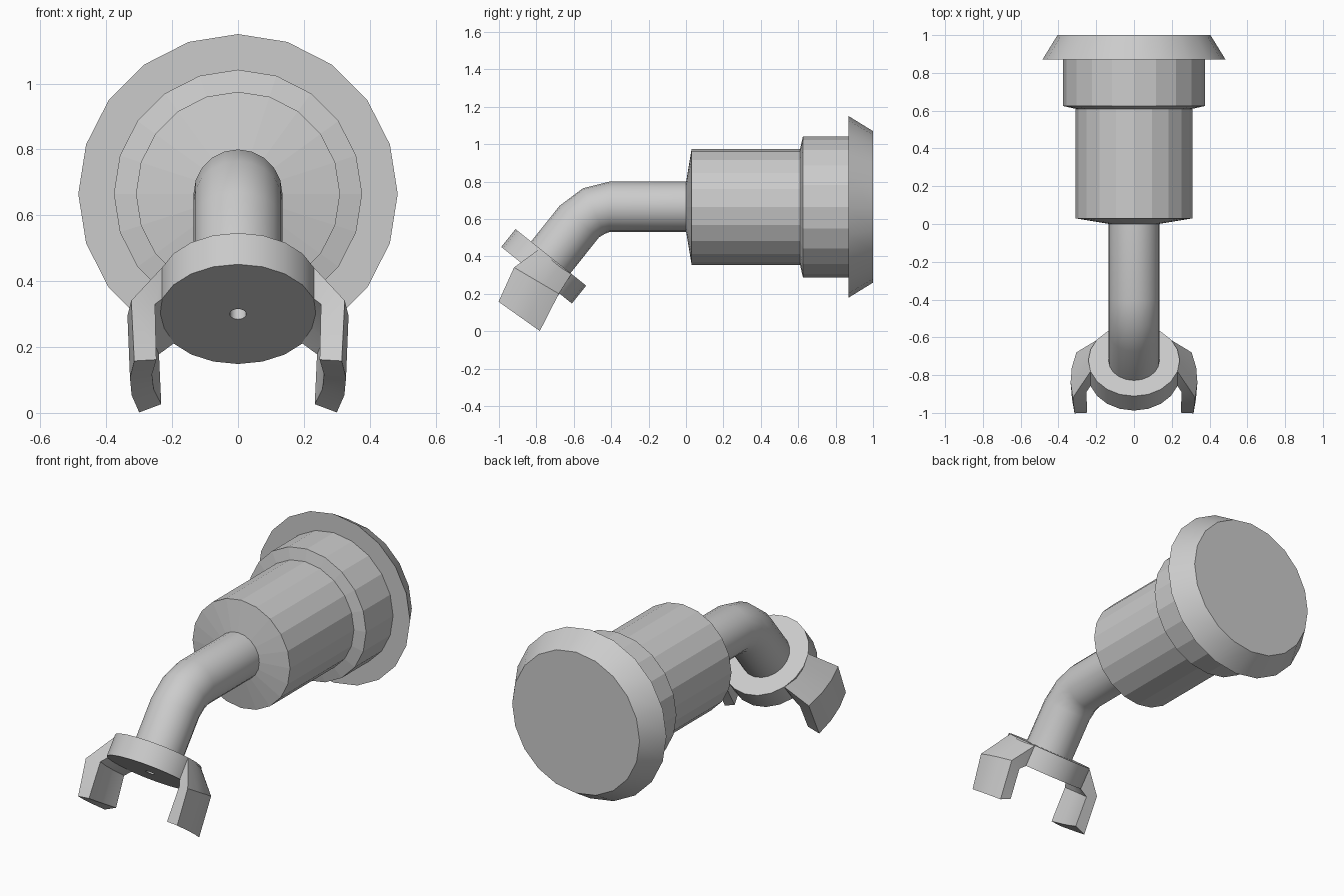
import bpy, bmesh, math
from mathutils import Vector, Matrix

if "Cube" in bpy.data.objects:
    bpy.data.objects.remove(bpy.data.objects["Cube"])

SIDES = 20
X = Vector((1, 0, 0))


def finish(bm, name, smooth=None):
    bmesh.ops.recalc_face_normals(bm, faces=bm.faces)
    me = bpy.data.meshes.new(name)
    bm.to_mesh(me)
    bm.free()
    if smooth:
        me.shade_smooth()
        me.set_sharp_from_angle(angle=math.radians(smooth))
    ob = bpy.data.objects.new(name, me)
    bpy.context.collection.objects.link(ob)
    return ob


def tube(name, rings, smooth=None):
    """Skin rings given as (centre, up direction, radius), capped at both ends."""
    bm = bmesh.new()
    loops = []
    for c, up, r in rings:
        angs = [2 * math.pi * i / SIDES for i in range(SIDES)]
        loops.append([bm.verts.new(c + r * (X * math.cos(a) + up * math.sin(a))) for a in angs])
    for a, b in zip(loops, loops[1:]):
        for i in range(SIDES):
            j = (i + 1) % SIDES
            bm.faces.new((a[i], a[j], b[j], b[i]))
    bm.faces.new(loops[0])
    bm.faces.new(loops[-1])
    return finish(bm, name, smooth)


def lathe(name, profile, origin, axis, smooth=None):
    up = axis.cross(X)
    return tube(name, [(origin + axis * d, up, r) for r, d in profile], smooth)


# Horizontal barrel, stepped collar and flared end cap
base, back = Vector((0, 0, 0.665)), Vector((0, 1, 0))
lathe("barrel", [(0.13, 0), (0.31, 0.03), (0.31, 0.61), (0.377, 0.625), (0.377, 0.875)], base, back)
lathe("end_cap", [(0.485, 0.87), (0.405, 1.0)], base, back, 30)

# Bent neck pipe
tilt = math.atan2(0.78, 0.625)
neck = []
for y, z, f in [(0.02, 0.665, 0), (-0.41, 0.665, 0), (-0.492, 0.643, 0.5),
                (-0.57, 0.587, 1), (-0.735, 0.38, 1)]:
    t = tilt * f / 1.0
    neck.append((Vector((0, y, z)), Vector((0, -math.sin(t), math.cos(t))), 0.135))
tube("neck_pipe", neck, 40)

# Tilted disc with a small centre hole
top = Vector((0, -0.7225, 0.395))
down = Vector((0, -0.625, -0.78)).normalized()
side = Vector((0, 0.78, -0.625)).normalized()
lathe("disc", [(0.242, 0), (0.242, 0.122), (0.025, 0.122), (0.025, 0.05)], top, down, 30)

# Two claws: sections (across, side, down) blended from the front edge to the rear edge
front = [(0.23, -0.075, 0), (0.324, -0.12, 0.165), (0.315, -0.07, 0.36),
         (0.248, -0.07, 0.355), (0.252, -0.09, 0.155), (0.23, -0.075, 0.122)]
rear = [(0.194, 0.141, 0), (0.305, 0.155, 0.125), (0.30, 0.20, 0.344),
        (0.233, 0.19, 0.32), (0.24, 0.16, 0.15), (0.194, 0.141, 0.122)]
for label, sx in (("left_claw", -1), ("right_claw", 1)):
    bm = bmesh.new()
    cols = []
    for k in range(4):
        col = []
        for p, q in zip(front, rear):
            a, s, d = Vector(p).lerp(Vector(q), k / 3)
            a += 0.018 if k in (1, 2) else 0
            col.append(bm.verts.new(top + X * sx * a + side * s + down * d))
        cols.append(col)
    for a, b in zip(cols, cols[1:]):
        for i in range(6):
            j = (i + 1) % 6
            bm.faces.new((a[i], a[j], b[j], b[i]))
    # End faces split into arm and prong quads
    for c in (cols[0], cols[-1]):
        bm.faces.new((c[0], c[1], c[4], c[5]))
        bm.faces.new((c[1], c[2], c[3], c[4]))
    finish(bm, label, 25)
